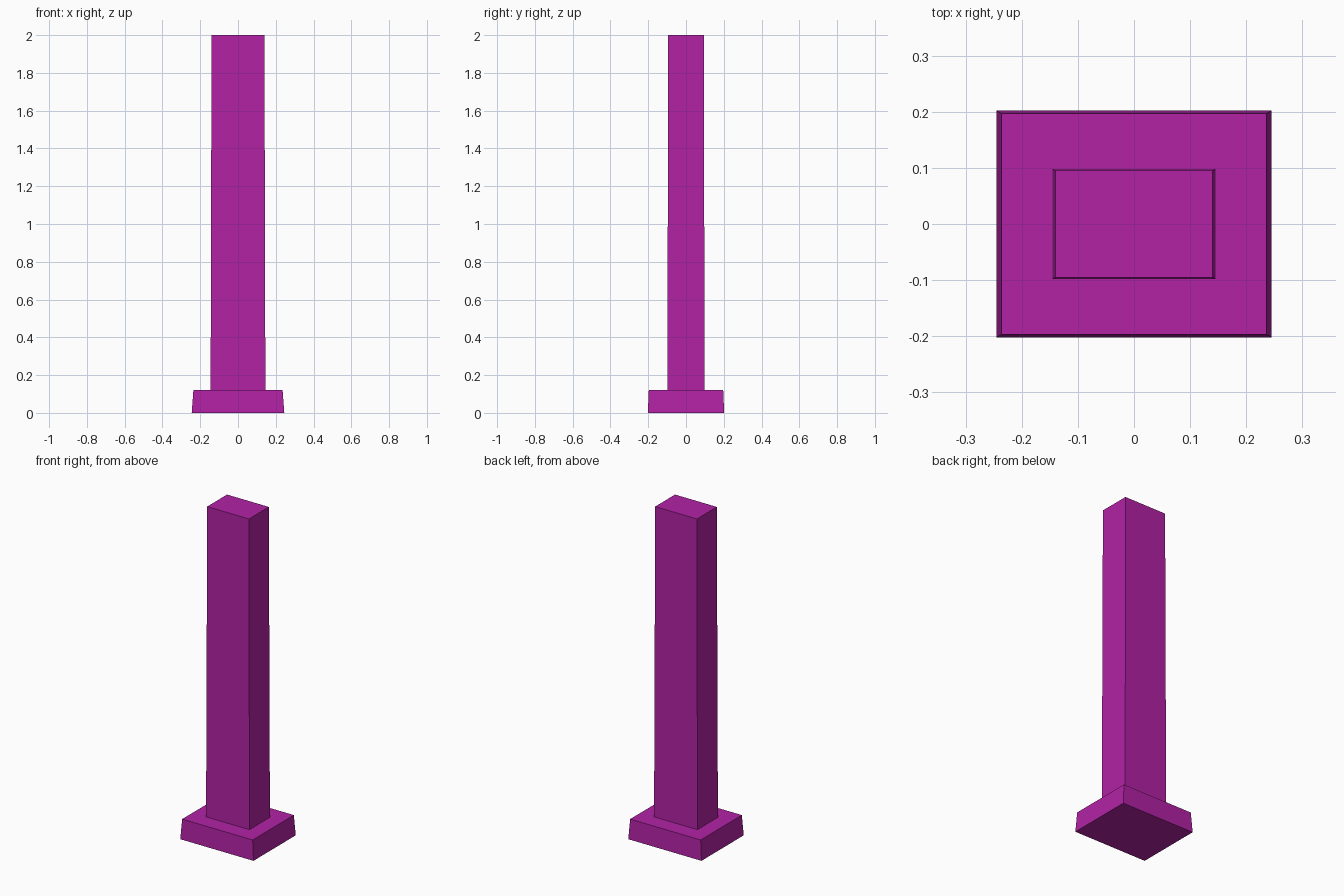
import bpy
import bmesh

if "Cube" in bpy.data.objects:
    bpy.data.objects.remove(bpy.data.objects["Cube"])

magenta = bpy.data.materials.new("magenta")
magenta.diffuse_color = (0.445, 0.016, 0.376, 1.0)
magenta.use_nodes = True
magenta.node_tree.nodes["Principled BSDF"].inputs["Base Color"].default_value = magenta.diffuse_color


def tapered_block(name, bottom, top, z0, z1, closed_bottom=True):
    """Four-sided block; bottom and top are half sizes in x and y."""
    bm = bmesh.new()
    bmesh.ops.create_cube(bm, size=2)
    for v in bm.verts:
        half, z = (top, z1) if v.co.z > 0 else (bottom, z0)
        v.co = (v.co.x * half[0], v.co.y * half[1], z)
    if not closed_bottom:
        bm.normal_update()
        under = [f for f in bm.faces if f.normal.z < -0.9]
        bmesh.ops.delete(bm, geom=under, context='FACES_ONLY')
    mesh = bpy.data.meshes.new(name)
    bm.to_mesh(mesh)
    bm.free()
    mesh.materials.append(magenta)
    obj = bpy.data.objects.new(name, mesh)
    bpy.context.collection.objects.link(obj)
    return obj


# Wide plinth, slightly narrower at the top
tapered_block("plinth", (0.245, 0.202), (0.236, 0.197), 0.0, 0.122)

# Tall shaft standing on the plinth, with a slight taper
tapered_block("shaft", (0.145, 0.098), (0.140, 0.095), 0.122, 2.0, closed_bottom=False)
